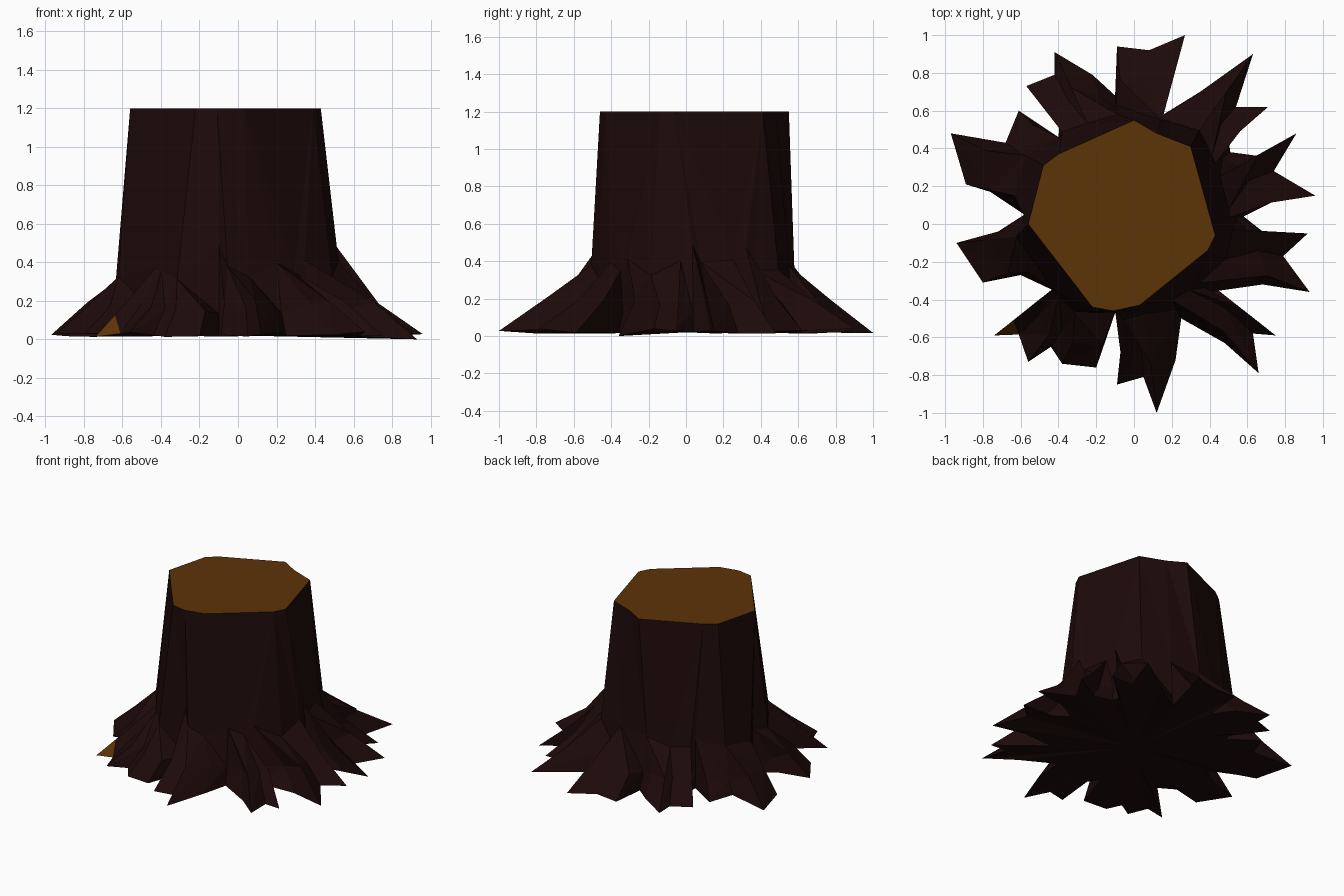
import bpy, bmesh, random
from mathutils import Vector

if "Cube" in bpy.data.objects:
    bpy.data.objects.remove(bpy.data.objects["Cube"])

random.seed(7)


def material(name, rgb):
    m = bpy.data.materials.new(name)
    m.diffuse_color = (*rgb, 1)
    m.use_nodes = True
    m.node_tree.nodes["Principled BSDF"].inputs["Base Color"].default_value = m.diffuse_color
    return m


bark = material("dark bark", (0.0125, 0.0030, 0.0030))
wood = material("cut wood", (0.108, 0.033, 0.0022))

# Outline of the sawn top, counter-clockwise
TOP = [Vector(p) for p in [
    (0, .55), (-.40, .37), (-.48, .31), (-.56, 0), (-.22, -.44), (-.11, -.46),
    (.03, -.43), (.39, -.14), (.43, -.06), (.30, .41), (.12, .48)]]

# Outline of the root tips, notches and valleys on the ground
ROOTS = [Vector(p) for p in [
    (.58, .04), (.76, .13), (.96, .15), (.74, .28), (.86, .48), (.66, .36), (.51, .38),
    (.50, .45), (.71, .62), (.54, .62), (.63, .90), (.35, .70), (.14, .57),
    (.18, .86), (.27, 1.0), (.08, .92), (-.09, .94), (-.10, .68),
    (-.22, .79), (-.42, .91), (-.42, .79), (-.57, .73), (-.39, .57), (-.40, .46),
    (-.61, .60), (-.68, .43), (-.97, .48), (-.89, .21), (-.76, .17), (-.58, .05),
    (-.72, -.04), (-.94, -.10), (-.80, -.31), (-.60, -.27), (-.43, -.35),
    (-.74, -.59), (-.61, -.585), (-.56, -.73), (-.44, -.65), (-.38, -.74), (-.20, -.76),
    (-.10, -.47), (0, -.63), (-.09, -.85), (.05, -.81), (.12, -1.0), (.22, -.72),
    (.25, -.50), (.48, -.63), (.66, -.79), (.63, -.58), (.75, -.59), (.40, -.36),
    (.68, -.32), (.93, -.36), (.79, -.17), (.92, -.05), (.72, -.07)]]
VALLEYS = [0, 6, 12, 17, 23, 29, 34, 41, 47, 52]
CHIP = 35  # root tip that shows bare wood
N = len(ROOTS)


def collar_point(p):
    """Foot of the trunk in the direction of p, a little outside the top outline."""
    d = p.normalized()
    radius = .45
    for a, b in zip(TOP, TOP[1:] + TOP[:1]):
        if a.x * d.y - a.y * d.x >= 0 > b.x * d.y - b.y * d.x or \
           a.x * d.y - a.y * d.x <= 0 < b.x * d.y - b.y * d.x:
            e = b - a
            t = (a.x * e.y - a.y * e.x) / (d.x * e.y - d.y * e.x)
            if t > 0:
                radius = t
    flare = .10 * abs(d.x) + .05 * abs(d.y)
    return d * min(radius + flare, p.length - .005)


def stitch(bm, lower, upper, pick):
    """Fill between two rings; pick[i] is the upper vertex above lower vertex i."""
    n, m = len(lower), len(upper)
    for i in range(n):
        j = (i + 1) % n
        u = pick[i]
        bm.faces.new((lower[i], lower[j], upper[u]))
        while u != pick[j]:
            v = (u + 1) % m
            bm.faces.new((lower[j], upper[v], upper[u]))
            u = v


bm = bmesh.new()

# Root tips on the ground and the ridge halfway up each root
ground, middle = [], []
for i, p in enumerate(ROOTS):
    c = collar_point(p)
    m = c.lerp(p, .5)
    reach = p.length - c.length
    ground.append(bm.verts.new((p.x, p.y, random.uniform(.012, .04))))
    middle.append(bm.verts.new((m.x, m.y, .12 + .14 * reach + random.uniform(-.01, .02))))
ground[54].co.z = 0

# Collar where the roots meet the trunk: each valley and every other root point
kept = []
for a, b in zip(VALLEYS, VALLEYS[1:] + [N]):
    kept += [a] + list(range(a + 2, b - 1, 2))
collar = []
for k in kept:
    c = collar_point(ROOTS[k])
    z = random.uniform(.36, .50) if k in VALLEYS else random.uniform(.31, .42)
    collar.append(bm.verts.new((c.x, c.y, z)))

# Sawn top
top = [bm.verts.new((p.x, p.y, 1.2)) for p in TOP]

# Lower half of the roots, with the bare wood chip on one tip
for i in range(N):
    j = (i + 1) % N
    gi, gj, mi, mj = ground[i], ground[j], middle[i], middle[j]
    if i == CHIP:
        q = bm.verts.new(gi.co.lerp(mi.co, .65))
        bm.faces.new((gi, gj, q)).material_index = 1
        bm.faces.new((gj, mj, q))
        bm.faces.new((q, mj, mi))
    else:
        bm.faces.new((gi, gj, mj))
        bm.faces.new((gi, mj, mi))

# Upper half of the roots
pick = [max(k for k in range(len(kept)) if kept[k] <= i) for i in range(N)]
stitch(bm, middle, collar, pick)

# Tapered trunk sides
pick = []
for v in collar:
    d = v.co.xy.normalized()
    t = max(range(len(TOP)), key=lambda k: d.dot(TOP[k].normalized()))
    if pick and (t - pick[-1]) % len(TOP) > len(TOP) // 2:
        t = pick[-1]
    pick.append(t)
stitch(bm, collar, top, pick)

# Cut face and underside
bm.faces.new(top).material_index = 1
base = bm.verts.new((0, 0, .02))
for i in range(N):
    bm.faces.new((ground[(i + 1) % N], ground[i], base))

bmesh.ops.recalc_face_normals(bm, faces=bm.faces)
mesh = bpy.data.meshes.new("tree_stump")
bm.to_mesh(mesh)
bm.free()
mesh.materials.append(bark)
mesh.materials.append(wood)
stump = bpy.data.objects.new("tree_stump", mesh)
bpy.context.collection.objects.link(stump)
